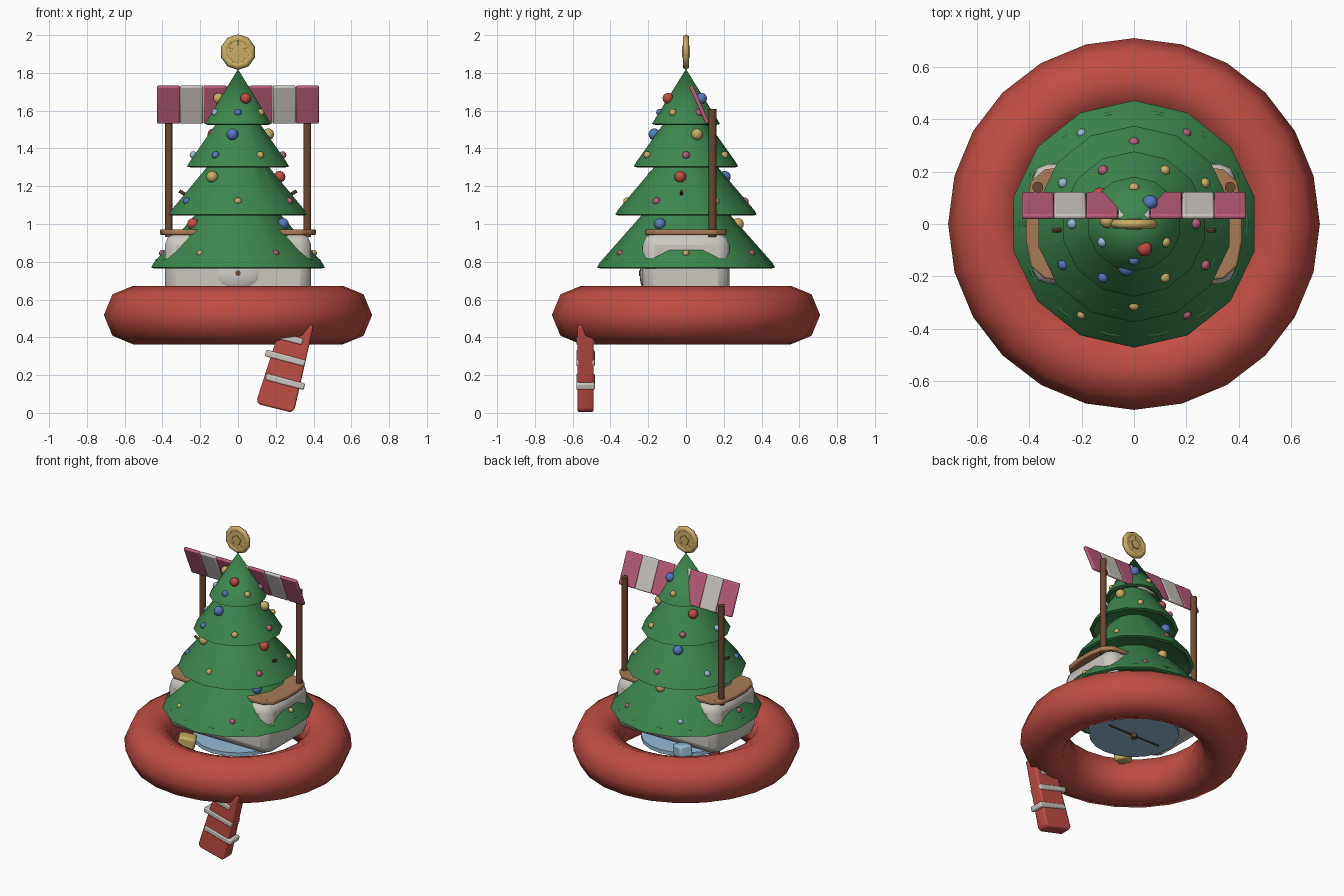
import bpy, bmesh, math
from mathutils import Matrix, Vector

if "Cube" in bpy.data.objects:
    bpy.data.objects.remove(bpy.data.objects["Cube"])


def material(name, colour):
    m = bpy.data.materials.new(name)
    m.use_nodes = True
    m.diffuse_color = (*colour, 1)
    m.node_tree.nodes["Principled BSDF"].inputs["Base Color"].default_value = (*colour, 1)
    return m


GREEN = material("leaf green", (.045, .24, .075))
RED = material("red", (.53, .075, .055))
PINK = material("pink", (.5, .11, .2))
WHITE = material("off white", (.6, .57, .53))
GOLD = material("gold", (.6, .42, .13))
BLUE = material("blue", (.09, .19, .5))
SKY = material("light blue", (.3, .5, .68))
BARK = material("dark brown", (.15, .065, .03))
WOOD = material("light wood", (.4, .2, .09))


def finish(name, bm, mat, angle=40, bevel=0):
    bmesh.ops.recalc_face_normals(bm, faces=bm.faces)
    mesh = bpy.data.meshes.new(name)
    bm.to_mesh(mesh)
    bm.free()
    ob = bpy.data.objects.new(name, mesh)
    bpy.context.collection.objects.link(ob)
    mesh.materials.append(mat)
    if bevel:
        mod = ob.modifiers.new("rounding", "BEVEL")
        mod.width, mod.segments, mod.limit_method = bevel, 2, "ANGLE"
    for other in bpy.context.selected_objects:
        other.select_set(False)
    ob.select_set(True)
    bpy.context.view_layer.objects.active = ob
    bpy.ops.object.shade_smooth_by_angle(angle=math.radians(angle))
    return ob


def lathe(name, profile, sides, mat, closed=False, angle=40):
    """Revolve (radius, z) points about the z axis, first vertex on +y."""
    bm = bmesh.new()
    rings = []
    for r, z in profile:
        turns = [math.pi / 2 + math.tau * k / sides for k in range(sides)]
        rings.append([bm.verts.new((r * math.cos(a), r * math.sin(a), z)) for a in turns])
    pairs = list(zip(rings, rings[1:])) + ([(rings[-1], rings[0])] if closed else [])
    for a, b in pairs:
        for k in range(sides):
            n = (k + 1) % sides
            bm.faces.new((a[k], a[n], b[n], b[k]))
    bmesh.ops.remove_doubles(bm, verts=bm.verts, dist=1e-5)
    return finish(name, bm, mat, angle)


def torus(name, major, minor, z, sides, tube, mat):
    pts = [(major + minor * math.cos(math.tau * k / tube),
            z + minor * math.sin(math.tau * k / tube)) for k in range(tube)]
    return lathe(name, pts, sides, mat, True, 80)


def box(name, centre, size, mat, bevel=0, rot=None):
    bm = bmesh.new()
    bmesh.ops.create_cube(bm, size=1, matrix=Matrix.Diagonal((*size, 1)))
    ob = finish(name, bm, mat, 40, bevel)
    ob.location = centre
    if rot:
        ob.rotation_euler = rot
    return ob


def rod(name, a, b, r, mat, sides=10):
    a, b = Vector(a), Vector(b)
    m = Matrix.Translation((a + b) / 2) @ (b - a).to_track_quat("Z", "Y").to_matrix().to_4x4()
    bm = bmesh.new()
    bmesh.ops.create_cone(bm, cap_ends=True, segments=sides, radius1=r, radius2=r,
                          depth=(b - a).length, matrix=m)
    return finish(name, bm, mat)


def slab(name, outline, offset, mat, bevel):
    """Extrude a closed 3D outline along an offset."""
    bm = bmesh.new()
    face = bm.faces.new([bm.verts.new(p) for p in outline])
    ext = bmesh.ops.extrude_face_region(bm, geom=[face])["geom"]
    bmesh.ops.translate(bm, vec=offset, verts=[v for v in ext if isinstance(v, bmesh.types.BMVert)])
    return finish(name, bm, mat, 40, bevel)


# Floating ring
torus("float_ring", .555, .155, .518, 24, 8, RED)

# Tree tiers, each with a thin lip and a partly sunken garland
for i, (r, z, top_r, top_z) in enumerate([(.472, .77, .17, 1.12), (.375, 1.05, .11, 1.37),
                                          (.277, 1.305, .07, 1.6), (.18, 1.53, 0, 1.82)]):
    lathe(f"tree_tier_{i + 1}", [(0, z + .04), (r - .06, z + .02), (r - .02, z - .006), (r, z),
                                 (r - .015, z + .025), (top_r, top_z), (0, top_z)], 14, GREEN)
    torus(f"garland_{i + 1}", r - .045, .012, z + .035, 28, 6, GREEN)

# Baubles: one row per height, with radius, first angle and colours
ROWS = [(.845, .4, 0, .018, (GOLD, PINK, SKY, PINK, GOLD, PINK)),
        (1.0, .275, 90, .031, (GOLD, RED, BLUE)),
        (1.12, .312, 30, .02, (GOLD, PINK, SKY, BLUE, GOLD, PINK)),
        (1.25, .222, -8, .031, (RED, BLUE, GOLD)),
        (1.365, .236, 0, .02, (PINK, GOLD, PINK, SKY, BLUE, GOLD)),
        (1.475, .17, 20, .031, (GOLD, RED, BLUE)),
        (1.59, .138, 30, .02, (PINK, GOLD, BLUE, SKY, BLUE, GOLD)),
        (1.665, .103, 53, .029, (BLUE, GOLD, RED))]
for z, r, start, size, colours in ROWS:
    for k, mat in enumerate(colours):
        a = math.radians(start + 360 * k / len(colours))
        bm = bmesh.new()
        bmesh.ops.create_uvsphere(bm, u_segments=12, v_segments=8, radius=size)
        ball = finish("bauble", bm, mat, 80)
        ball.location = (r * math.cos(a), r * math.sin(a), z)

# Star-topped medallion
star = torus("medallion_rim", .073, .021, 0, 10, 6, GOLD)
hub = lathe("medallion_hub", [(0, -.014), (.07, -.012), (.07, .012), (0, .014)], 10, GOLD)
core = lathe("medallion_core", [(0, -.022), (.034, -.02), (.034, .02), (0, .022)], 5, GOLD)
for part in (star, hub, core):
    part.location = (0, 0, 1.91)
    part.rotation_euler = (math.pi / 2, 0, 0)
    part.scale = (1, 1, 1 if part is not star else .9)
for k in range(5):
    a = math.radians(90 + 72 * k)
    d = Vector((math.cos(a), 0, math.sin(a)))
    rod("medallion_spoke", Vector((0, 0, 1.91)) + d * .03, Vector((0, 0, 1.91)) + d * .076,
        .015, GOLD, 6)

# Pale body under the branches, with its front bulge and knob
box("body", (0, 0, .775), (.775, .46, .35), WHITE, .06)
bm = bmesh.new()
bmesh.ops.create_uvsphere(bm, u_segments=16, v_segments=10, radius=1,
                          matrix=Matrix.Translation((0, -.215, .73)) @ Matrix.Diagonal((.13, .03, .08, 1)))
finish("front_bulge", bm, WHITE, 80)
rod("front_knob", (0, -.23, .74), (0, -.25, .74), .015, BARK)

# Blue base plate, spindle and two blocks inside the ring
lathe("base_plate", [(0, .55), (.28, .55), (.28, .575), (0, .575)], 20, SKY)
rod("base_spindle", (0, 0, .525), (0, 0, .6), .02, BARK)
rod("base_rod", (-.2, 0, .543), (.2, 0, .543), .006, BARK, 6)
box("yellow_block", (-.17, -.31, .6), (.11, .09, .08), GOLD, .015, (0, .2, .5))
box("blue_block", (-.15, .25, .6), (.11, .09, .08), SKY, .015, (0, .2, -.5))

# Side shelves, posts and twigs
for side, s in (("left", 1), ("right", -1)):
    half = [(.18, -.2), (.25, -.215), (.34, -.21), (.395, -.16), (.413, -.06)]
    pts = half + [(x, -y) for x, y in reversed(half)]
    slab(side + "_shelf", [(s * x, y, .942) for x, y in pts], (0, 0, .03), WOOD, .007)
    rod(side + "_post", (s * .367, .14, .93), (s * .367, .14, 1.61), .021, BARK)
    rod(side + "_twig", (s * .22, -.02, 1.12), (s * .31, -.025, 1.175), .009, BARK, 6)

# Striped awning
tilt = math.atan2(.085, .19)
for k in range(7):
    box(f"awning_panel_{k + 1}", ((k - 3) * .1225, .07, 1.632), (.122, .022, .218),
        WHITE if k % 2 else PINK, .008, (tilt, 0, 0))
    if k == 3:
        bpy.context.object.data.materials[0] = WHITE

# Paddle hanging from the ring
outline = [(.11, .045), (.28, .003), (.3, .02), (.4, .46), (.385, .47), (.34, .41), (.2, .38), (.1, .07)]
slab("paddle", [(x, -.575, z) for x, z in outline], (0, .085, 0), RED, .02)
for x, z, w in ((.25, .165, .21), (.25, .29, .215), (.27, .395, .15)):
    box("paddle_band", (x, -.532, z), (w, .098, .036), WHITE, .008, (0, .26, 0))
